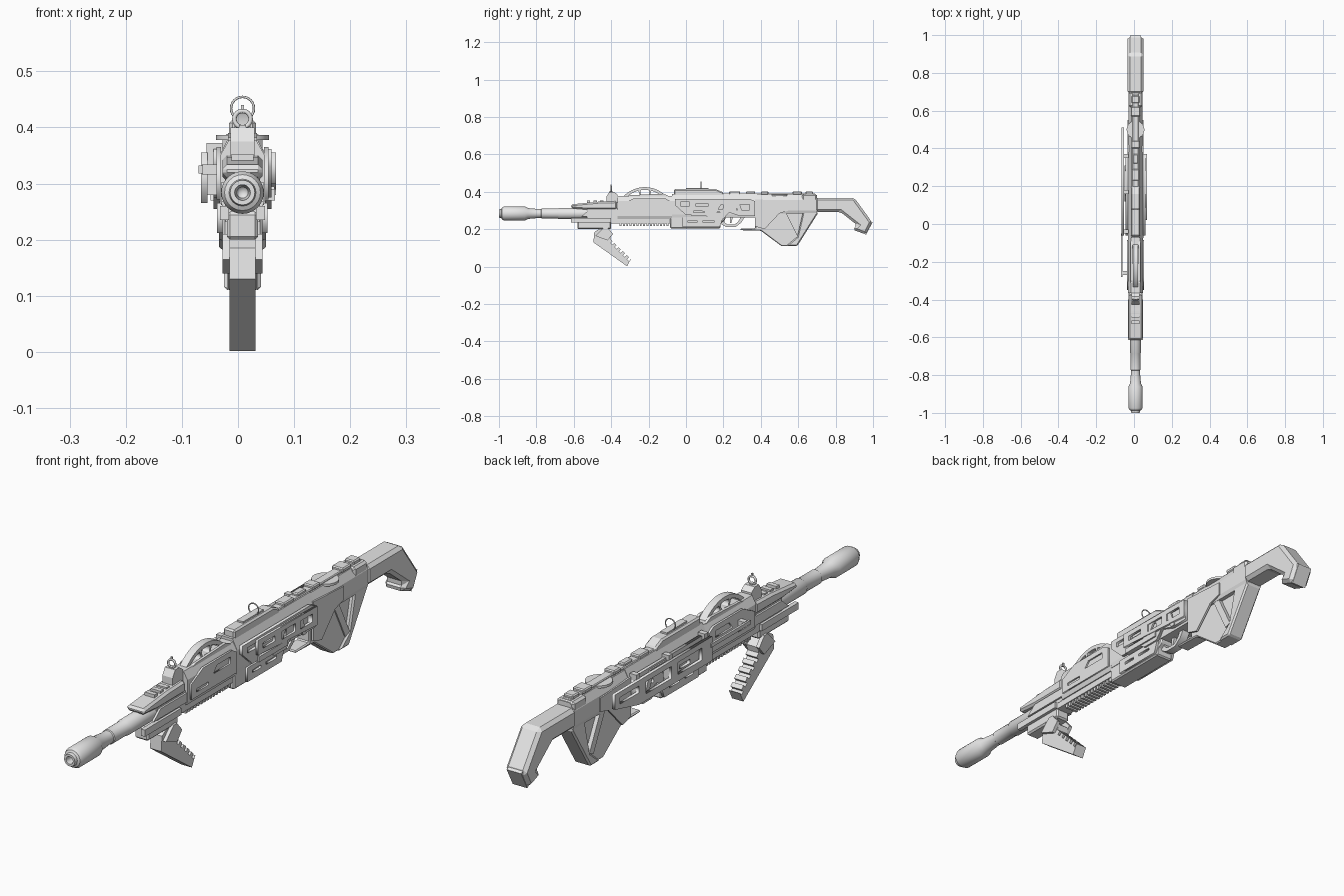
import bpy, bmesh, math
from mathutils import Matrix, Vector

if "Cube" in bpy.data.objects:
    bpy.data.objects.remove(bpy.data.objects["Cube"])

CX, BZ = 0.008, 0.284          # centre plane of the body, barrel height
mat = bpy.data.materials.new("light grey")
mat.diffuse_color = (0.8, 0.8, 0.8, 1)
mat.use_nodes = True
mat.node_tree.nodes["Principled BSDF"].inputs["Base Color"].default_value = mat.diffuse_color


def finish(name, bm, bevel=0.0, smooth=False):
    bmesh.ops.remove_doubles(bm, verts=bm.verts, dist=1e-5)
    bmesh.ops.recalc_face_normals(bm, faces=bm.faces)
    me = bpy.data.meshes.new(name)
    bm.to_mesh(me)
    bm.free()
    ob = bpy.data.objects.new(name, me)
    bpy.context.collection.objects.link(ob)
    me.materials.append(mat)
    if bevel:
        m = ob.modifiers.new("chamfer", 'BEVEL')
        m.width, m.segments, m.limit_method = bevel, 1, 'ANGLE'
    if smooth:
        bpy.ops.object.select_all(action='DESELECT')
        ob.select_set(True)
        bpy.context.view_layer.objects.active = ob
        bpy.ops.object.shade_smooth_by_angle(angle=math.radians(35))
    return ob


def prism(name, pts, x0, x1, holes=(), bevel=0.0):
    """Side outline in (y, z), extruded from x0 to x1 off the centre plane."""
    bm = bmesh.new()
    if holes:
        cu = bpy.data.curves.new(name, 'CURVE')
        cu.dimensions, cu.fill_mode, cu.extrude = '2D', 'BOTH', abs(x1 - x0) / 2
        for loop in [pts, *holes]:
            s = cu.splines.new('POLY')
            s.points.add(len(loop) - 1)
            for p, (y, z) in zip(s.points, loop):
                p.co = (y, z, 0, 1)
            s.use_cyclic_u = True
        tmp = bpy.data.objects.new("helper", cu)
        bpy.context.collection.objects.link(tmp)
        bpy.context.view_layer.update()
        me = bpy.data.meshes.new_from_object(
            tmp.evaluated_get(bpy.context.evaluated_depsgraph_get()))
        bm.from_mesh(me)
        bpy.data.objects.remove(tmp)
        turn = Matrix(((0, 0, 1, CX + (x0 + x1) / 2), (1, 0, 0, 0), (0, 1, 0, 0), (0, 0, 0, 1)))
        bm.transform(turn)
    else:
        f = bm.faces.new([bm.verts.new((CX + x0, y, z)) for y, z in pts])
        g = bmesh.ops.extrude_face_region(bm, geom=[f])
        vs = [v for v in g['geom'] if isinstance(v, bmesh.types.BMVert)]
        bmesh.ops.translate(bm, verts=vs, vec=(x1 - x0, 0, 0))
    return finish(name, bm, bevel)


def rect(y0, y1, z0, z1):
    return [(y0, z0), (y1, z0), (y1, z1), (y0, z1)]


def box(name, y0, y1, z0, z1, w, bevel=0.0):
    return prism(name, rect(y0, y1, z0, z1), -w, w, bevel=bevel)


def pair(name, pts, x0, x1, holes=()):
    prism(name + "_right", pts, x0, x1, holes)
    prism(name + "_left", pts, -x1, -x0, holes)


def section(name, outline, y0, y1):
    """Half cross-section (x, z), mirrored and run along y."""
    full = outline + [(-x, z) for x, z in reversed(outline)]
    bm = bmesh.new()
    f = bm.faces.new([bm.verts.new((CX + x, y0, z)) for x, z in full])
    g = bmesh.ops.extrude_face_region(bm, geom=[f])
    bmesh.ops.translate(bm, vec=(0, y1 - y0, 0),
                        verts=[v for v in g['geom'] if isinstance(v, bmesh.types.BMVert)])
    return finish(name, bm)


def lathe(name, prof, centre, axis='Y', steps=24):
    """Profile of (along, radius) turned about an axis."""
    bm = bmesh.new()
    vs = [bm.verts.new((r, a, 0)) for a, r in prof]
    es = [bm.edges.new(p) for p in zip(vs, vs[1:])]
    bmesh.ops.spin(bm, geom=vs + es, cent=(0, 0, 0), axis=(0, 1, 0),
                   angle=math.tau, steps=steps, use_merge=True)
    if axis == 'Z':
        bm.transform(Matrix.Rotation(math.pi / 2, 4, 'X'))
    bm.transform(Matrix.Translation(centre))
    return finish(name, bm, smooth=True)


def arc(cy, cz, r, a0, a1, n):
    return [(cy + r * math.cos(math.radians(a0 + (a1 - a0) * i / n)),
             cz + r * math.sin(math.radians(a0 + (a1 - a0) * i / n))) for i in range(n + 1)]


# Barrel and muzzle
lathe("barrel", [(-.95, 0), (-.96, .010), (-1, .014), (-1, .022), (-.988, .024), (-.984, .032),
                 (-.972, .038), (-.862, .038), (-.845, .029), (-.79, .024), (-.775, .024),
                 (-.772, .027), (-.685, .027), (-.68, .030), (-.5, .030), (-.5, 0)], (CX, 0, BZ))

# Front shroud: upper wedge, core, lower block
prism("shroud_top", [(-.615, .312), (-.53, .305), (-.37, .305), (-.37, .35), (-.47, .347),
                     (-.615, .333)], -.036, .036, bevel=.008)
box("shroud_core", -.53, -.36, .255, .31, .031)
pair("shroud_side", [(-.56, .268), (-.36, .268), (-.36, .302), (-.52, .302)], .03, .038)
box("shroud_lower", -.58, -.40, .20, .25, .028, .006)
pair("shroud_prong", [(-.615, .235), (-.40, .235), (-.40, .26), (-.615, .26)], .024, .04)
for i in range(4):
    box("shroud_vent", -.53 + i * .035, -.512 + i * .035, .34, .353, .02)

# Sights: tower, front ring, rear ring
prism("sight_tower", [(-.425, .34), (-.365, .34), (-.365, .385), (-.385, .40), (-.41, .40),
                      (-.425, .375)], -.021, .021)
for nm, y, z, r, t in (("front_sight", -.40, .415, .0145, .004), ("rear_sight", .08, .434, .0205, .0022)):
    bpy.ops.mesh.primitive_torus_add(location=(CX, y, z), rotation=(math.pi / 2, 0, 0), major_radius=r,
                                     minor_radius=t, major_segments=24, minor_segments=8)
    bpy.context.object.name = nm + "_ring"
    bpy.context.object.data.materials.append(mat)
    bpy.ops.object.shade_smooth()
    box(nm + "_post", y - .008, y + .008, z - r - .02, z - r + .004, .006)
box("front_sight_pin", -.403, -.397, .425, .44, .003)

# Forward receiver with arched guard above
section("forward_body", [(.034, .255), (.040, .27), (.040, .35), (.024, .378)], -.365, -.075)
pair("forward_plate", [(-.35, .272), (-.085, .272), (-.085, .35), (-.11, .365), (-.28, .365), (-.35, .33)],
     .038, .046, [rect(-.32, -.25, .29, .302), [(-.22, .32), (-.12, .32), (-.12, .345), (-.20, .345)]])
arch_holes = [arc(-.22, .267, .118, a, b, 6) + arc(-.22, .267, .143, b, a, 6)
              for a, b in ((52, 76), (80, 100), (104, 128))]
prism("arch_guard", arc(-.22, .267, .158, 40, 140, 20), -.014, .014, arch_holes)
pair("arch_cheek", [(-.345, .36), (-.09, .36), (-.09, .376), (-.12, .39), (-.30, .382)], .016, .026)

# Toothed lower rail
box("lower_rail", -.40, -.075, .232, .262, .030)
for i in range(15):
    box("rail_tooth", -.355 + i * .018, -.345 + i * .018, .218, .234, .026)

# Main receiver
section("receiver", [(.038, .262), (.041, .28), (.041, .35), (.022, .388)], -.075, .38)
prism("receiver_lower", [(-.085, .205), (.185, .205), (.185, .232), (.21, .25), (.21, .275),
                         (-.085, .275)], -.036, .036, bevel=.005)
pair("lower_plate", [(-.02, .212), (.18, .212), (.20, .265), (-.02, .265)], .035, .045,
     [rect(.01, .06, .236, .246), rect(.09, .15, .236, .246)])
prism("top_block", [(-.065, .37), (.20, .37), (.20, .397), (.16, .414), (-.065, .414)],
      -.024, .024, bevel=.006)
box("top_step", .0, .12, .41, .42, .013)
pair("receiver_plate", [(-.06, .33), (.0, .275), (.10, .275), (.13, .255), (.20, .255), (.23, .29),
                        (.29, .27), (.37, .27), (.37, .35), (.34, .362), (-.06, .362)], .040, .052,
     [rect(-.03, .03, .325, .345), rect(.05, .13, .325, .345), rect(.04, .10, .288, .303),
      [(.15, .30), (.19, .275), (.20, .33), (.16, .345)], [(.25, .30), (.34, .295), (.34, .34), (.27, .34)]])
pair("grip_frame", [(.12, .27), (.15, .27), (.19, .335), (.26, .335), (.29, .27), (.31, .27),
                    (.28, .355), (.16, .355)], .050, .057)
prism("right_cover", [(.02, .30), (.37, .28), (.37, .35), (.02, .355)], .050, .060,
      holes=[rect(.05, .12, .315, .335), rect(.16, .24, .305, .335), rect(.27, .34, .302, .332)])

# Trigger and guard
prism("trigger_guard", [(.18, .275), (.19, .225), (.215, .212), (.265, .212), (.295, .235), (.32, .275)],
      -.016, .016, [[(.20, .268), (.207, .235), (.222, .225), (.26, .225), (.28, .242), (.295, .268)]])
prism("trigger", [(.235, .265), (.25, .265), (.243, .235), (.234, .232)], -.006, .006)

# Left side rails
prism("left_cover", [(-.06, .265), (.37, .265), (.51, .30), (.51, .355), (-.06, .355)], -.074, -.062,
      [rect(0, .14, .29, .335), rect(.18, .33, .29, .335), rect(.37, .48, .31, .335)])
prism("left_rod", rect(-.28, -.05, .318, .332), -.078, -.070)
for y in (-.05, .16, .35):
    prism("left_bracket", [(y, .28), (y + .02, .28), (y + .02, .372), (y, .372)], -.064, -.036)
prism("left_rod_mount", rect(-.27, -.25, .316, .334), -.072, -.038)
prism("right_lug", rect(.03, .20, .27, .29), .04, .058)

# Rear body and top rail
section("rear_body", [(.032, .285), (.037, .30), (.037, .355), (.022, .384)], .37, .70)
pair("rear_plate", [(.37, .215), (.42, .20), (.50, .285), (.55, .30), (.55, .35), (.37, .36)], .034, .042)
box("top_rail", .19, .69, .38, .392, .017, .003)
for y0, y1, w in ((.23, .29, .020), (.32, .37, .014), (.40, .44, .022), (.57, .62, .024), (.64, .68, .02)):
    box("rail_block", y0, y1, .385, .402, w, .004)
box("rear_collar", .62, .70, .34, .388, .036, .008)
lathe("dial", [(0, 0), (0, .047), (-.009, .047), (-.009, .010), (-.018, .010), (-.018, 0)],
      (CX, .50, .387), 'Z', 28)

# Rear grip: blade, strut and web
prism("grip_blade", [(.29, .195), (.40, .192), (.51, .11), (.55, .11), (.595, .15), (.53, .30), (.37, .30),
                     (.37, .205), (.29, .203)], -.026, .026, bevel=.006)
prism("grip_strut", [(.535, .11), (.595, .11), (.705, .285), (.69, .31), (.63, .31), (.595, .16)],
      -.033, .033, bevel=.006)
prism("grip_web", [(.51, .30), (.65, .30), (.59, .14), (.56, .14)], -.016, .016)
prism("grip_heel", [(.50, .30), (.53, .30), (.60, .16), (.575, .15)], -.031, .031)

# Shoulder stock
prism("stock", [(.69, .368), (.90, .368), (.995, .237), (.962, .172), (.89, .198), (.915, .222),
                (.825, .293), (.69, .293)], -.042, .042, bevel=.016)
prism("stock_pad", [(.962, .17), (.998, .237), (.988, .243), (.95, .18)], -.03, .03)

# Folding foregrip with stepped back edge
a, b = Vector((-.405, .148)), Vector((-.295, .04))
d, n = b - a, Vector((-.70, -.71)) * .014
steps = []
for i in range(5):
    p, q = a + d * (i / 5), a + d * ((i + .55) / 5)
    steps += [p, q, q + n, a + d * ((i + 1) / 5) + n]
prism("foregrip", [(-.495, .13), (-.49, .185), (-.45, .21), (-.40, .17)] + [tuple(p) for p in steps]
      + [tuple(b), (-.315, .002)], -.023, .023)
pair("foregrip_hinge", [(-.485, .165), (-.44, .21), (-.42, .21), (-.39, .175), (-.42, .14)], .022, .036)
